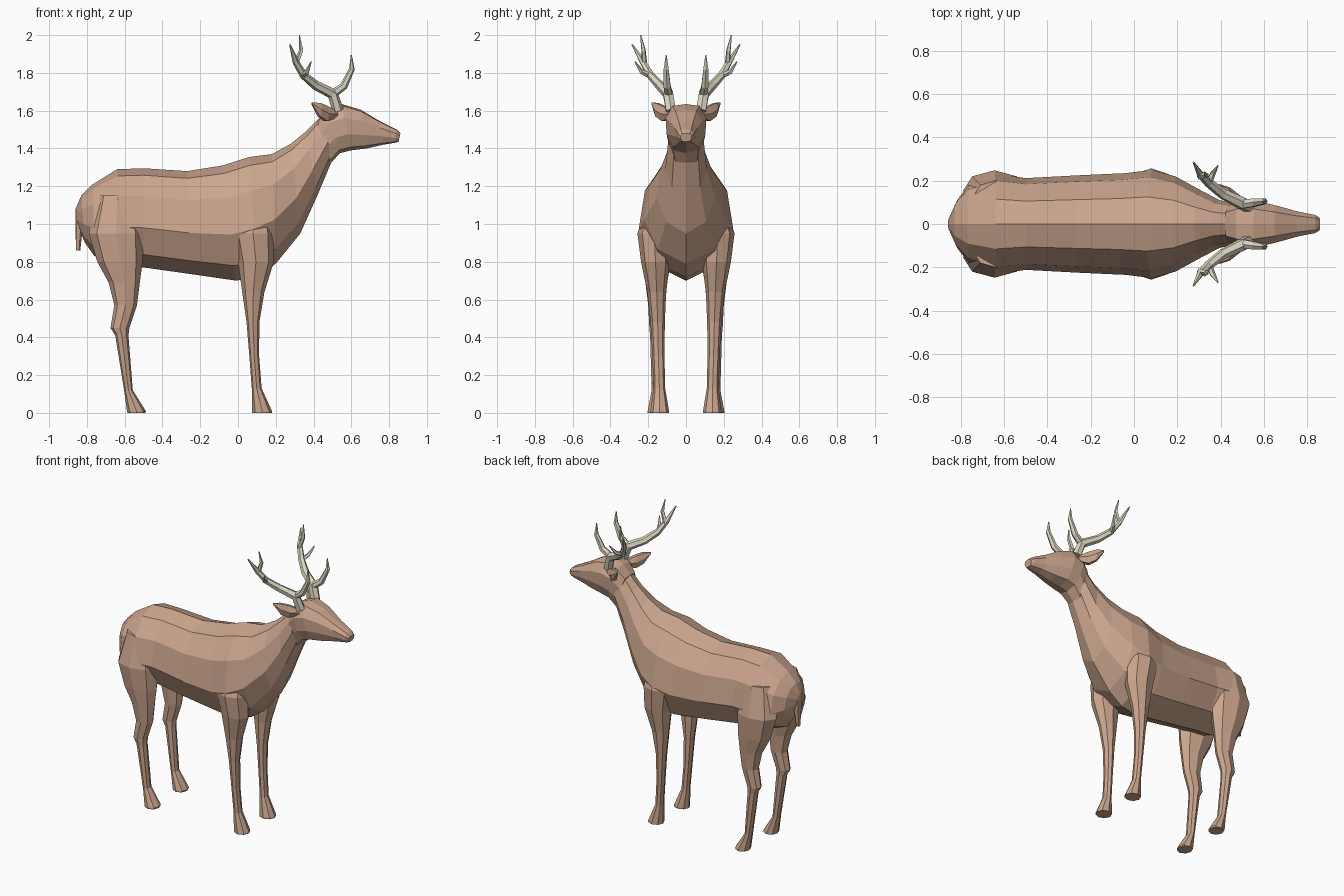
import bpy, bmesh
from math import sin, cos, pi
from mathutils import Vector

if "Cube" in bpy.data.objects:
    bpy.data.objects.remove(bpy.data.objects["Cube"])


def material(name, color):
    m = bpy.data.materials.new(name)
    m.diffuse_color = (*color, 1)
    m.use_nodes = True
    m.node_tree.nodes["Principled BSDF"].inputs["Base Color"].default_value = m.diffuse_color
    return m


HIDE = material("hide", (0.60, 0.38, 0.27))
BONE = material("bone", (0.72, 0.69, 0.55))


def loft(name, rings, mat):
    """Skin a list of equal-sized point rings and cap both ends."""
    bm = bmesh.new()
    vr = [[bm.verts.new(p) for p in r] for r in rings]
    n = len(vr[0])
    for a, b in zip(vr, vr[1:]):
        for i in range(n):
            j = (i + 1) % n
            bm.faces.new((a[i], a[j], b[j], b[i]))
    bm.faces.new(vr[0])
    bm.faces.new(vr[-1])
    bmesh.ops.recalc_face_normals(bm, faces=bm.faces)
    me = bpy.data.meshes.new(name)
    bm.to_mesh(me)
    bm.free()
    me.materials.append(mat)
    ob = bpy.data.objects.new(name, me)
    bpy.context.collection.objects.link(ob)
    return ob


def slice_ring(top, bottom, w, shape):
    """Left-right symmetric section hung between a top and a bottom point."""
    t, b = Vector((top[0], 0, top[1])), Vector((bottom[0], 0, bottom[1]))
    half = [t.lerp(b, f) + Vector((0, w * k, 0)) for f, k in shape]
    other = [Vector((p.x, -p.y, p.z)) for p in half[-2:0:-1]]
    return half + other


def leg(name, side, levels):
    """Each level: z, x back, x front, y inner, y outer."""
    rings = []
    for z, x0, x1, y0, y1 in levels:
        rings.append([((x0 + x1) / 2 + (x1 - x0) / 2 * cos(i * pi / 4),
                       side * ((y0 + y1) / 2 + (y1 - y0) / 2 * sin(i * pi / 4)), z)
                      for i in range(8)])
    loft(name, rings, HIDE)


def tube(name, side, path, mat, sides=6):
    """Each path point: x, y, z, radius."""
    pts = [Vector((x, y * side, z)) for x, y, z, r in path]
    rings = []
    for i, p in enumerate(pts):
        d = (pts[min(i + 1, len(pts) - 1)] - pts[max(i - 1, 0)]).normalized()
        u = d.cross(Vector((0, 1, 0))).normalized()
        v = d.cross(u)
        r = path[i][3]
        rings.append([p + r * (u * cos(2 * pi * k / sides) + v * sin(2 * pi * k / sides))
                      for k in range(sides)])
    loft(name, rings, mat)


# Torso and neck
BODY = [(0, 0), (.07, .5), (.28, .87), (.6, 1), (.87, .68), (1, .18), (1, 0)]
BODY = BODY[:5] + [(1, 0)]
torso = [
    ((-.86, 1.08), (-.845, .98), .03), ((-.83, 1.15), (-.81, .9), .11),
    ((-.77, 1.21), (-.76, .83), .18), ((-.64, 1.29), (-.62, .78), .23),
    ((-.5, 1.295), (-.5, .77), .212), ((-.27, 1.28), (-.25, .735), .225),
    ((-.08, 1.31), (-.01, .70), .235), ((.06, 1.355), (.1, .72), .25),
    ((.18, 1.37), (.2, .79), .22), ((.28, 1.425), (.33, .95), .155),
    ((.36, 1.49), (.42, 1.15), .11), ((.44, 1.57), (.5, 1.34), .095)]
loft("body", [slice_ring(*s, BODY) for s in torso], HIDE)

# Head
HEAD = [(0, 0), (.04, .65), (.3, 1), (.65, .95), (.93, .65), (1, 0)]
head = [
    ((.42, 1.55), (.48, 1.31), .085), ((.47, 1.61), (.54, 1.375), .105),
    ((.55, 1.635), (.6, 1.39), .108), ((.65, 1.605), (.68, 1.4), .085),
    ((.75, 1.545), (.77, 1.42), .058), ((.84, 1.5), (.83, 1.43), .042),
    ((.86, 1.48), (.85, 1.435), .03)]
loft("head", [slice_ring(*s, HEAD) for s in head], HIDE)

# Tail
tail = [((-.80, 1.1), (-.86, 1.08), .03), ((-.82, 1.0), (-.86, .98), .03),
        ((-.835, .86), (-.858, .86), .012)]
loft("tail", [slice_ring(*s, HEAD) for s in tail], HIDE)

front = [(1.12, .0, .16, .06, .2), (.95, -.03, .19, .08, .257), (.8, 0, .19, .085, .238),
         (.64, .022, .14, .105, .205), (.48, .045, .113, .112, .188),
         (.3, .06, .112, .114, .178), (.13, .073, .125, .11, .172), (.01, .075, .18, .09, .188),
         (0, .075, .18, .09, .188)]
hind = [(1.15, -.74, -.54, .06, .2), (.95, -.79, -.5, .06, .248), (.8, -.745, -.505, .08, .232),
        (.69, -.685, -.52, .1, .215), (.57, -.655, -.535, .11, .2), (.45, -.675, -.575, .118, .194),
        (.41, -.65, -.58, .12, .19), (.12, -.603, -.557, .118, .182), (.01, -.588, -.488, .1, .203),
        (0, -.585, -.49, .1, .203)]
beam = [(.53, .08, 1.6, .03), (.5, .095, 1.69, .03), (.41, .14, 1.735, .025), (.345, .19, 1.79, .021),
        (.305, .23, 1.86, .017), (.275, .285, 1.95, .004)]
brow = [(.49, .09, 1.68, .024), (.56, .1, 1.73, .021), (.603, .105, 1.82, .015), (.6, .105, 1.895, .003)]
middle = [(.345, .19, 1.785, .016), (.365, .235, 1.805, .013), (.388, .27, 1.86, .003)]
upper = [(.305, .22, 1.84, .016), (.335, .225, 1.92, .012), (.325, .24, 2.0, .003)]

for label, s in (("left", 1), ("right", -1)):
    # Legs
    leg(label + "_front_leg", s, front)
    leg(label + "_hind_leg", s, hind)
    # Antlers
    tube(label + "_antler_beam", s, beam, BONE)
    tube(label + "_brow_tine", s, brow, BONE)
    tube(label + "_middle_tine", s, middle, BONE, 5)
    tube(label + "_upper_tine", s, upper, BONE, 5)
    # Ears: flat leaf shape pointing out and back
    rings = []
    for x, y, z, h, t in [(.51, .08, 1.58, .022, .02), (.465, .12, 1.585, .045, .018),
                          (.43, .155, 1.605, .04, .014), (.392, .18, 1.638, .006, .004)]:
        rings.append([(x + t * c, s * (y + t * c), z + h * v)
                      for c, v in ((1, 0), (.5, .9), (-.6, .9), (-1, 0), (-.6, -.9), (.5, -.9))])
    loft(label + "_ear", rings, HIDE)
